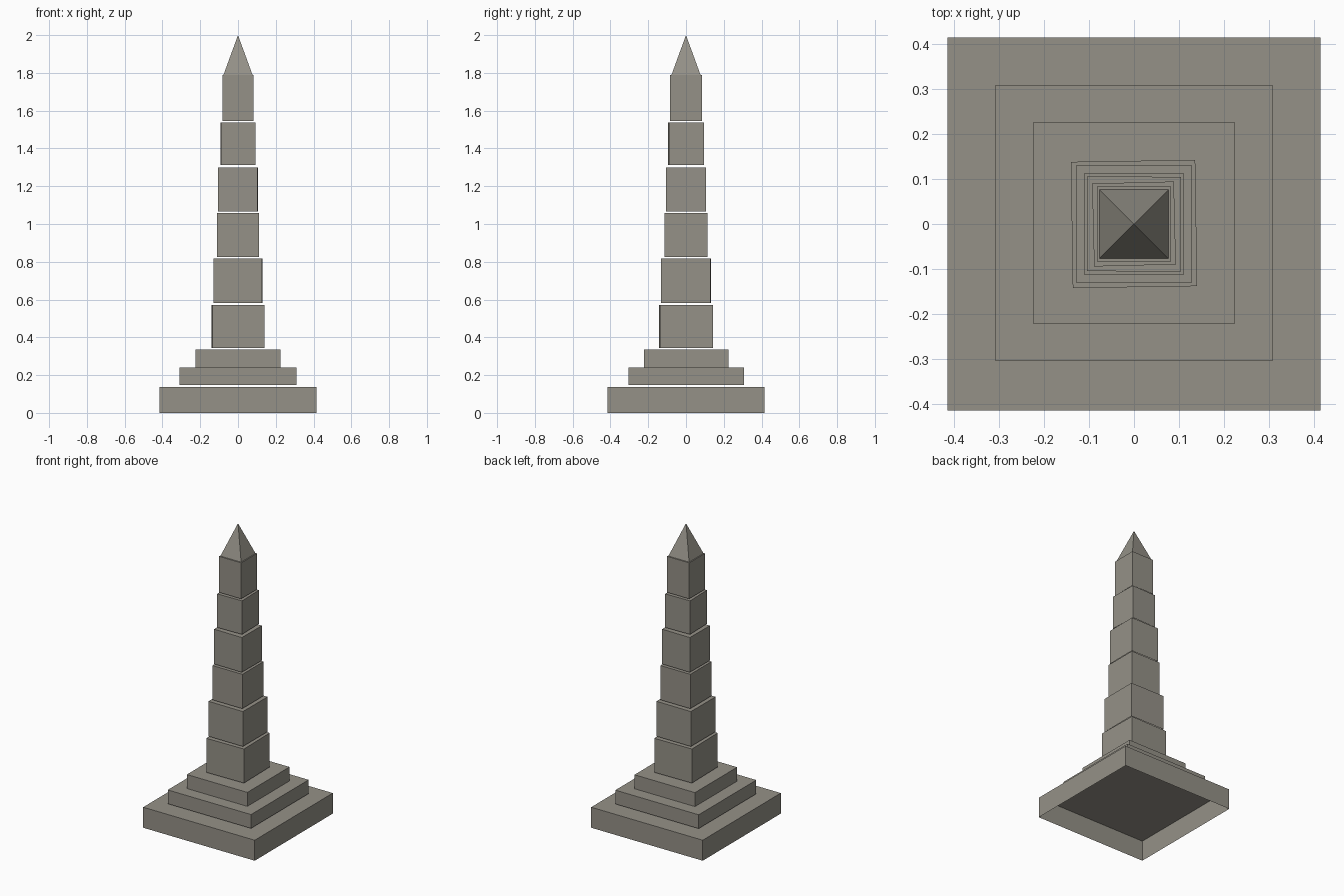
import bpy
import bmesh
from math import radians
from mathutils import Matrix

cube = bpy.data.objects.get("Cube")
if cube:
    bpy.data.objects.remove(cube, do_unlink=True)

stone = bpy.data.materials.new("grey_stone")
stone.use_nodes = True
COLOUR = (0.30, 0.285, 0.245, 1)
stone.diffuse_color = COLOUR
stone.node_tree.nodes["Principled BSDF"].inputs["Base Color"].default_value = COLOUR


def add_part(name, bm):
    mesh = bpy.data.meshes.new(name)
    bm.to_mesh(mesh)
    bm.free()
    mesh.materials.append(stone)
    obj = bpy.data.objects.new(name, mesh)
    bpy.context.collection.objects.link(obj)
    return obj


def add_block(name, width, depth, z0, z1, turn=0, y=0):
    """Square stone block, open underneath, turned slightly about its axis."""
    bm = bmesh.new()
    bmesh.ops.create_cube(bm, size=1)
    underside = [f for f in bm.faces if f.normal.z < -0.5]
    bmesh.ops.delete(bm, geom=underside, context='FACES')
    bmesh.ops.scale(bm, vec=(width, depth, z1 - z0), verts=bm.verts)
    obj = add_part(name, bm)
    obj.location = (0, y, (z0 + z1) / 2)
    obj.rotation_euler.z = radians(turn)


# Stepped plinth
add_block("plinth_base", 0.83, 0.83, 0, 0.138)
add_block("plinth_middle_step", 0.62, 0.612, 0.147, 0.24, y=0.002)
add_block("plinth_top_step", 0.45, 0.448, 0.241, 0.335, y=0.002)

# Tapering shaft of slightly turned blocks: width, bottom, top, turn
shaft = [
    (0.277, 0.343, 0.572, 0.9),
    (0.257, 0.583, 0.818, -0.3),
    (0.222, 0.826, 1.057, 0),
    (0.208, 1.066, 1.300, -0.5),
    (0.182, 1.312, 1.538, 1.4),
    (0.165, 1.546, 1.788, 0),
]
for i, (width, z0, z1, turn) in enumerate(shaft, 1):
    add_block(f"shaft_block_{i}", width, width * 1.015, z0, z1, turn)

# Pointed capstone
bm = bmesh.new()
bmesh.ops.create_cone(bm, cap_ends=True, segments=4, radius1=0.077 * 2 ** 0.5,
                      radius2=0, depth=0.211,
                      matrix=Matrix.Rotation(radians(45), 4, 'Z'))
bmesh.ops.remove_doubles(bm, verts=bm.verts, dist=0.0001)
add_part("capstone", bm).location.z = 1.8945
